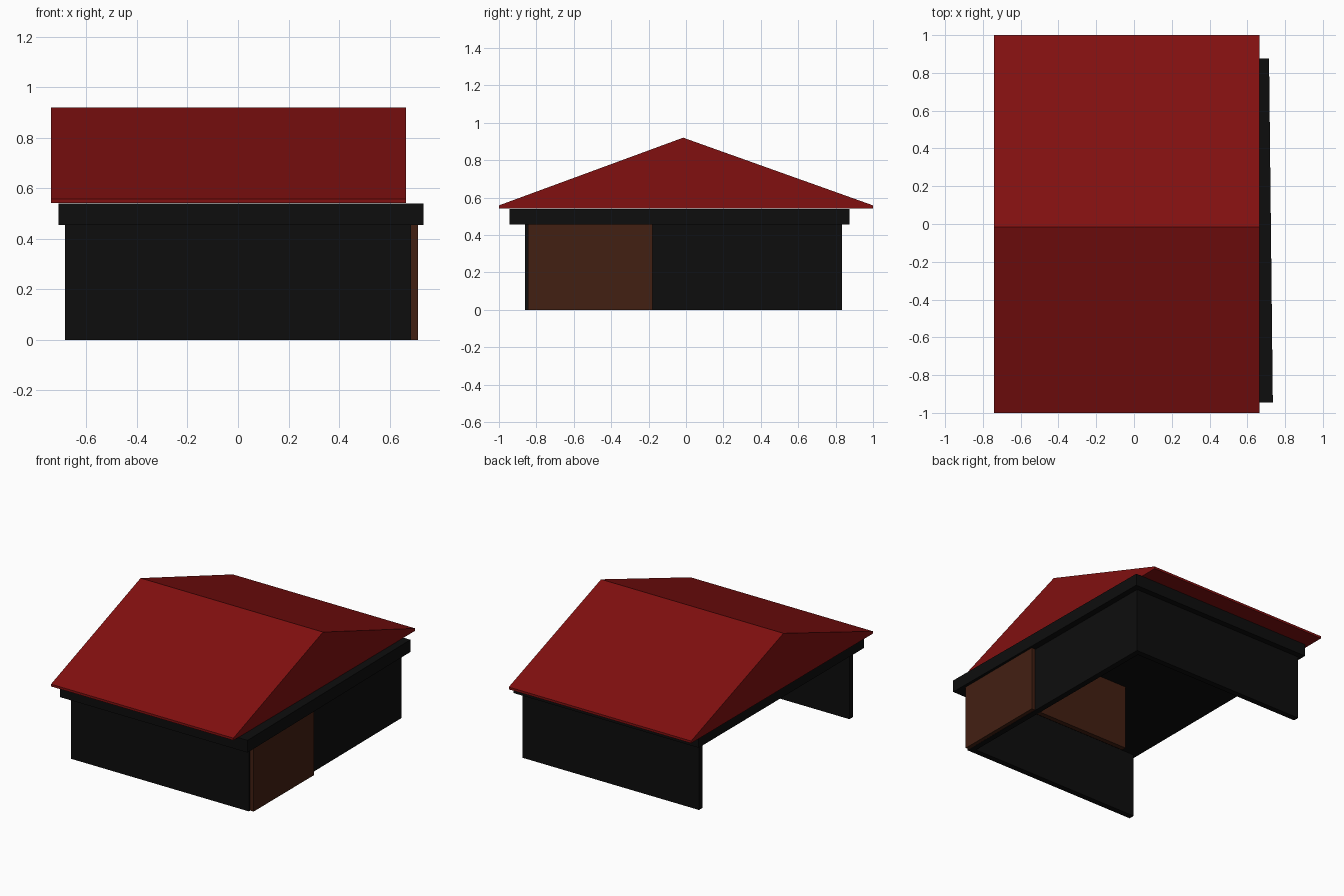
import bpy

if "Cube" in bpy.data.objects:
    bpy.data.objects.remove(bpy.data.objects["Cube"])


def material(name, rgb):
    m = bpy.data.materials.new(name)
    m.diffuse_color = (*rgb, 1)
    m.use_nodes = True
    m.node_tree.nodes["Principled BSDF"].inputs["Base Color"].default_value = m.diffuse_color
    return m


RED = material("roof_red", (0.22, 0.005, 0.005))
BLACK = material("wall_black", (0.004, 0.004, 0.004))
BROWN = material("timber_brown", (0.055, 0.014, 0.006))


def prism(name, outline, offset, mat):
    """Extrude a closed outline of 3D points along an offset."""
    n = len(outline)
    far = [tuple(a + b for a, b in zip(p, offset)) for p in outline]
    sides = [(i, (i + 1) % n, (i + 1) % n + n, i + n) for i in range(n)]
    faces = [tuple(reversed(range(n))), tuple(range(n, 2 * n))] + sides
    mesh = bpy.data.meshes.new(name)
    mesh.from_pydata(list(outline) + far, [], faces)
    mesh.materials.append(mat)
    ob = bpy.data.objects.new(name, mesh)
    bpy.context.collection.objects.link(ob)
    return ob


def plan(name, corners, z0, z1, mat):
    return prism(name, [(x, y, z0) for x, y in corners], (0, 0, z1 - z0), mat)


def box(name, x0, x1, y0, y1, z0, z1, mat):
    return plan(name, [(x0, y0), (x1, y0), (x1, y1), (x0, y1)], z0, z1, mat)


WALL_TOP, SLAB_TOP = 0.455, 0.54

# Three black walls, left side open
box("front_wall", -0.685, 0.685, -0.86, -0.82, 0, WALL_TOP, BLACK)
box("back_wall", -0.685, 0.675, 0.795, 0.835, 0, WALL_TOP, BLACK)
plan("right_wall", [(0.645, -0.82), (0.685, -0.82), (0.675, 0.795), (0.635, 0.795)],
     0, WALL_TOP, BLACK)

# Brown outer panel and inner partition
box("side_panel", 0.685, 0.712, -0.845, -0.18, 0, WALL_TOP, BROWN)
box("partition", -0.08, 0.645, -0.215, -0.18, 0, WALL_TOP, BROWN)

# Ceiling slab with a slightly tapered right edge
plan("ceiling_slab", [(-0.71, -0.945), (0.735, -0.945), (0.715, 0.875), (-0.71, 0.875)],
     WALL_TOP, SLAB_TOP, BLACK)

# Gable roof with thin eaves, ridge along x
profile = [(-1, 0.542), (1, 0.542), (1, 0.558), (-0.015, 0.92), (-1, 0.558)]
prism("gable_roof", [(-0.74, y, z) for y, z in profile], (1.405, 0, 0), RED)
